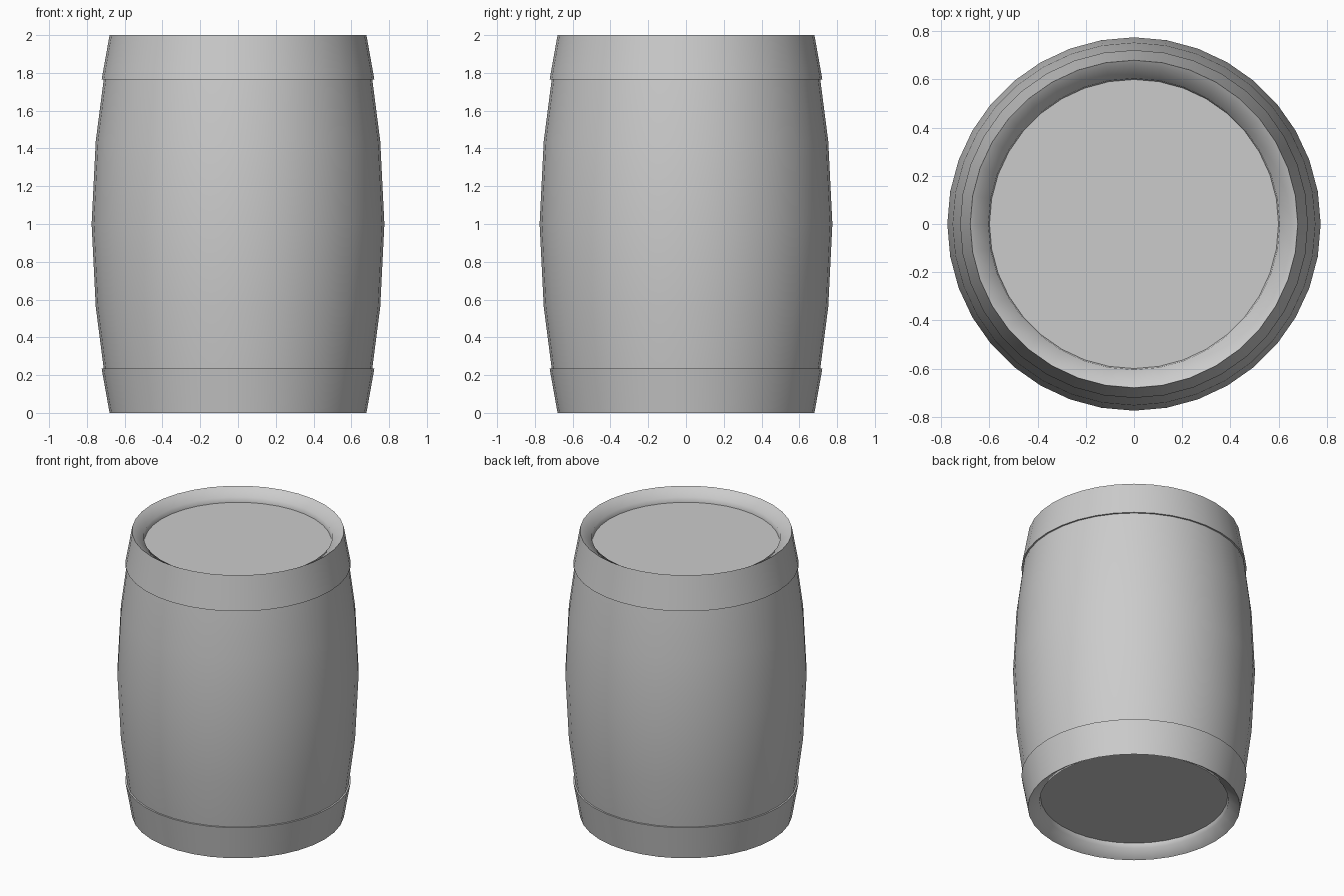
import bpy, bmesh
from math import sin, cos, pi, radians

if "Cube" in bpy.data.objects:
    bpy.data.objects.remove(bpy.data.objects["Cube"])

SIDES = 36


def lathe(name, profile, caps=False):
    """Revolve (radius, z) points, listed so the surface faces outward."""
    bm = bmesh.new()
    rings = [[bm.verts.new((r * cos(2 * pi * i / SIDES), r * sin(2 * pi * i / SIDES), z))
              for i in range(SIDES)] for r, z in profile]
    for a, b in zip(rings, rings[1:]):
        for i in range(SIDES):
            j = (i + 1) % SIDES
            bm.faces.new((a[i], a[j], b[j], b[i]))
    if caps:
        bm.faces.new(rings[0][::-1])
        bm.faces.new(rings[-1])
    bm.normal_update()
    # smooth shading, keeping steep corners sharp
    for f in bm.faces:
        f.smooth = True
    for e in bm.edges:
        e.smooth = e.calc_face_angle(0) < radians(65)
    mesh = bpy.data.meshes.new(name)
    bm.to_mesh(mesh)
    bm.free()
    obj = bpy.data.objects.new(name, mesh)
    bpy.context.collection.objects.link(obj)
    return obj


def flip(profile):
    """Mirror a profile about mid height."""
    return [(r, 2 - z) for r, z in reversed(profile)]


# Barrel body: recessed lid, bevelled rim, bulging staves (lower half, mirrored up)
lower = [(0.60, 0.08), (0.605, 0.045), (0.68, 0), (0.711, 0.235), (0.753, 0.56)]
lathe("barrel_body", lower + [(0.775, 1.0)] + flip(lower), caps=True)

# Hoops around both ends
hoop = [(0.68, 0), (0.722, 0.235), (0.711, 0.235)]
lathe("bottom_hoop", hoop)
lathe("top_hoop", flip(hoop))
